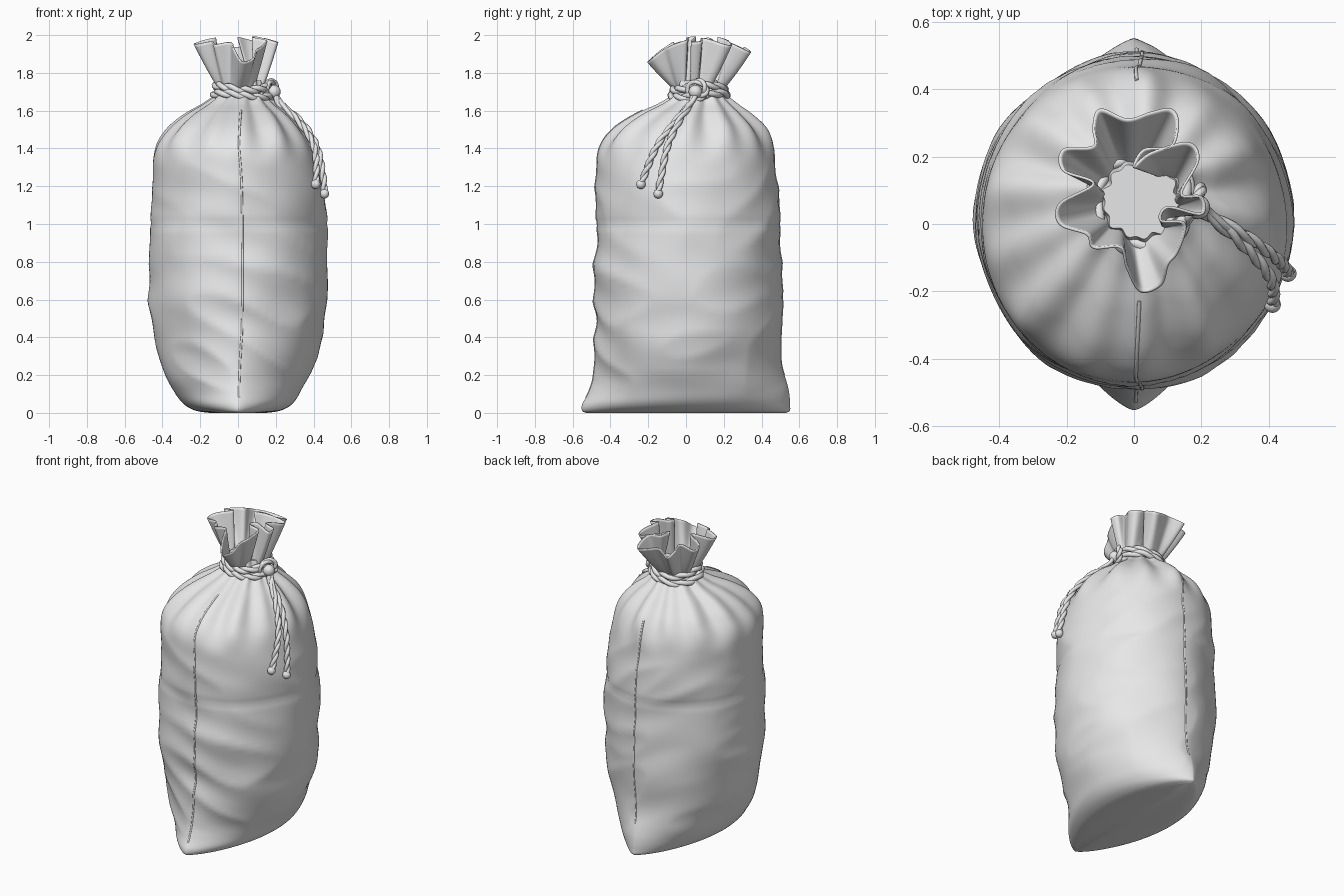
import bpy
import math
from math import sin, cos, pi, exp
from mathutils import Vector, noise

if "Cube" in bpy.data.objects:
    bpy.data.objects.remove(bpy.data.objects["Cube"])

cloth = bpy.data.materials.new("pale grey cloth")
cloth.use_nodes = True
GREY = (0.8, 0.8, 0.8, 1)
cloth.diffuse_color = GREY
cloth.node_tree.nodes["Principled BSDF"].inputs["Base Color"].default_value = GREY

# Sack profile: height, half width, half depth, centre x, centre y
PROFILE = [
    (0, .15, .53, 0, 0), (.012, .225, .55, 0, 0), (.045, .285, .55, 0, 0),
    (.11, .335, .53, 0, .01), (.24, .4, .5, 0, .01), (.45, .452, .492, 0, .01),
    (.7, .472, .494, 0, .01), (1, .464, .49, 0, .01), (1.25, .45, .478, -.005, 0),
    (1.4, .422, .455, -.015, 0), (1.5, .36, .395, -.01, .015),
    (1.58, .275, .295, 0, .035), (1.64, .185, .195, .01, .06),
    (1.69, .135, .135, .02, .07), (1.76, .11, .11, .02, .07),
]

# Rim of the ruffled mouth, clockwise from the back
RIM = [
    (-.1, .34), (-.02, .31), (.05, .33), (.11, .34), (.13, .3), (.11, .23), (.03, .22),
    (0, .17), (.05, .21), (.16, .24), (.19, .19), (.14, .09), (.2, .08), (.2, .03),
    (.1, .05), (.08, .01), (.15, 0), (.13, -.08), (.1, -.12), (.08, -.18), (.02, -.2),
    (-.02, -.13), (-.04, -.07), (-.12, -.07), (-.14, -.03), (-.22, 0), (-.22, .06),
    (-.12, .12), (-.21, .16), (-.21, .22), (-.12, .23), (-.12, .29),
]


def smooth(a, b, v):
    t = min(max((v - a) / (b - a), 0), 1)
    return t * t * (3 - 2 * t)


def spline(rows, u, closed=False):
    """Catmull-Rom value at row position u."""
    n = len(rows)
    i = int(u) if closed else min(int(u), n - 2)
    t = u - i
    p = [Vector(rows[(i + k) % n if closed else min(max(i + k, 0), n - 1)])
         for k in (-1, 0, 1, 2)]
    a = 2 * p[1] + (p[2] - p[0]) * t
    b = (2 * p[0] - 5 * p[1] + 4 * p[2] - p[3]) * t * t
    c = (3 * p[1] - p[0] - 3 * p[2] + p[3]) * t ** 3
    return (a + b + c) / 2


def sack_point(angle, u, lift=0.0):
    """Point on the sack: pointed oval, gathers at the neck, creases below."""
    z, rx, ry, cx, cy = spline(PROFILE, u)
    c, s = cos(angle), sin(angle)
    x = rx * c * abs(c) ** (.4 * (1 - smooth(.05, .5, z)))
    y = ry * s
    gather = smooth(1.3, 1.6, z) * (.6 * cos(13 * angle) + .4 * cos(8 * angle + 1))
    soft = noise.noise(Vector((x * 3, y * 3, z * 4)))
    fold = .5 - abs(noise.noise(Vector((x * 2.2 + 5, y * 2.2, z * 5 + x * 2))))
    body = smooth(.02, .2, z) * (1 - smooth(1.1, 1.45, z))
    band = exp(-((z - 1) / .02) ** 2)
    swell = (.014 * soft + .022 * (fold - .3)) * body - .006 * band
    grow = 1 + .09 * gather + (swell + lift) / max(rx, .1)
    return Vector((cx + x * grow, cy + y * grow, max(z, 0)))


def u_at(height):
    """Profile position whose height matches."""
    lo, hi = 0.0, len(PROFILE) - 1.0
    for _ in range(30):
        mid = (lo + hi) / 2
        if spline(PROFILE, mid)[0] < height:
            lo = mid
        else:
            hi = mid
    return lo


def finish(obj):
    obj.data.materials.append(cloth)
    bpy.ops.object.select_all(action="DESELECT")
    obj.select_set(True)
    bpy.context.view_layer.objects.active = obj
    if obj.type == "MESH":
        bpy.ops.object.shade_smooth_by_angle(angle=math.radians(60))
    return obj


def loft(name, rings, capped=False):
    """Skin closed rings, optionally closing both ends with a fan."""
    n = len(rings[0])
    verts = [p for ring in rings for p in ring]
    faces = []
    for j in range(len(rings) - 1):
        for i in range(n):
            k = (i + 1) % n
            faces.append((j * n + i, j * n + k, (j + 1) * n + k, (j + 1) * n + i))
    for end in (0, len(rings) - 1) if capped else ():
        verts.append(sum(rings[end], Vector()) / n)
        hub = len(verts) - 1
        for i in range(n):
            a, b = end * n + i, end * n + (i + 1) % n
            faces.append((a, b, hub) if end else (b, a, hub))
    mesh = bpy.data.meshes.new(name)
    mesh.from_pydata(verts, [], faces)
    obj = bpy.data.objects.new(name, mesh)
    bpy.context.collection.objects.link(obj)
    return finish(obj)


def tube(name, strands, radius, cyclic=False):
    data = bpy.data.curves.new(name, "CURVE")
    data.dimensions = "3D"
    data.bevel_depth = radius
    data.bevel_resolution = 2
    data.use_fill_caps = True
    for pts in strands:
        sp = data.splines.new("POLY")
        sp.points.add(len(pts) - 1)
        for q, p in zip(sp.points, pts):
            q.co = (*p, 1)
        sp.use_cyclic_u = cyclic
        sp.use_smooth = True
    obj = bpy.data.objects.new(name, data)
    bpy.context.collection.objects.link(obj)
    return finish(obj)


def rope(name, path, radius, turns, cyclic=False):
    """Two strands twisted round a path."""
    n = len(path)
    strands = [[], []]
    for i, p in enumerate(path):
        ahead = path[(i + 1) % n] if cyclic else path[min(i + 1, n - 1)]
        behind = path[i - 1] if cyclic else path[max(i - 1, 0)]
        along = (ahead - behind).normalized()
        side = along.cross(Vector((1, .3, 1))).normalized()
        up = along.cross(side)
        for k in (0, 1):
            a = 2 * pi * turns * i / n + pi * k
            strands[k].append(p + (side * cos(a) + up * sin(a)) * radius * .4)
    return tube(name, strands, radius * .68, cyclic)


def knot(name, place, radius):
    bpy.ops.mesh.primitive_uv_sphere_add(segments=20, ring_count=12, radius=radius,
                                         location=place)
    bpy.context.object.name = name
    finish(bpy.context.object)


# Sack body
N, ROWS = 192, 140
last = len(PROFILE) - 1
loft("sack_body", [[sack_point(2 * pi * i / N, last * j / ROWS) for i in range(N)]
                   for j in range(ROWS + 1)], capped=True)

# Stitched seams on front and back
for name, a, low, high in (("front_seam", -pi / 2 + .05, .08, 1.6),
                           ("back_seam", pi / 2 - .05, .2, 1.5)):
    tube(name, [[sack_point(a, u_at(low + (high - low) * i / 90), -.002)
                 for i in range(91)]], .006)


# Ruffled mouth above the tie, opening from a round neck to the folded rim
def ruffle_point(f, t):
    rim = spline(RIM, f * len(RIM), True)
    a = 2 + .1 - 2 * pi * f
    dx, dy = rim.x, rim.y - .07
    top = 2 - .8 * dx * dx - (1.9 if dy < 0 else 1.1) * dy * dy
    base = Vector((.02 + .1 * cos(a), .07 + .1 * sin(a), 1.69))
    w = t ** .85
    return Vector((base.x + (rim.x - base.x) * w, base.y + (rim.y - base.y) * w,
                   base.z + (top - base.z) * t))


ruffle = loft("ruffled_mouth", [[ruffle_point(1 - (i + 1) / 256, j / 18) for i in range(256)]
                                for j in range(19)])
thick = ruffle.modifiers.new("thickness", "SOLIDIFY")
thick.thickness = .008
thick.offset = 0

# Cord wrapped twice round the neck
for k, (height, r) in enumerate(((1.68, .146), (1.72, .136))):
    ring = [Vector((.02 + r * cos(a), .07 + r * sin(a), height + .012 * sin(2 * a + k)))
            for a in (2 * pi * i / 120 for i in range(120))]
    rope("neck_cord_" + str(k + 1), ring, .023, 5, True)

# Knot and its small loop
knot("cord_knot", (.19, .05, 1.7), .036)
loop = [Vector((.175 + .025 * cos(a), .06 + .045 * cos(a), 1.71 + .045 * sin(a)))
        for a in (2 * pi * i / 40 for i in range(40))]
rope("knot_loop", loop, .018, 2, True)

# Two hanging cord ends, each with a stopper knot
for name, turn, foot in (("front_cord_end", -.5, 1.21), ("back_cord_end", -.3, 1.16)):
    path = [Vector((.2, .05, 1.7))]
    for i in range(4, 61):
        t = i / 60
        p = sack_point(-.12 + (turn + .12) * t, u_at(1.69 + (foot - 1.69) * t), .016)
        p.x += .012 * sin(pi * t)
        path.append(p)
    for _ in range(6):
        path[1:-1] = [(path[i - 1] + path[i] * 2 + path[i + 1]) / 4
                      for i in range(1, len(path) - 1)]
    rope(name, path, .018, 4)
    knot(name + "_stopper", path[-1], .025)
